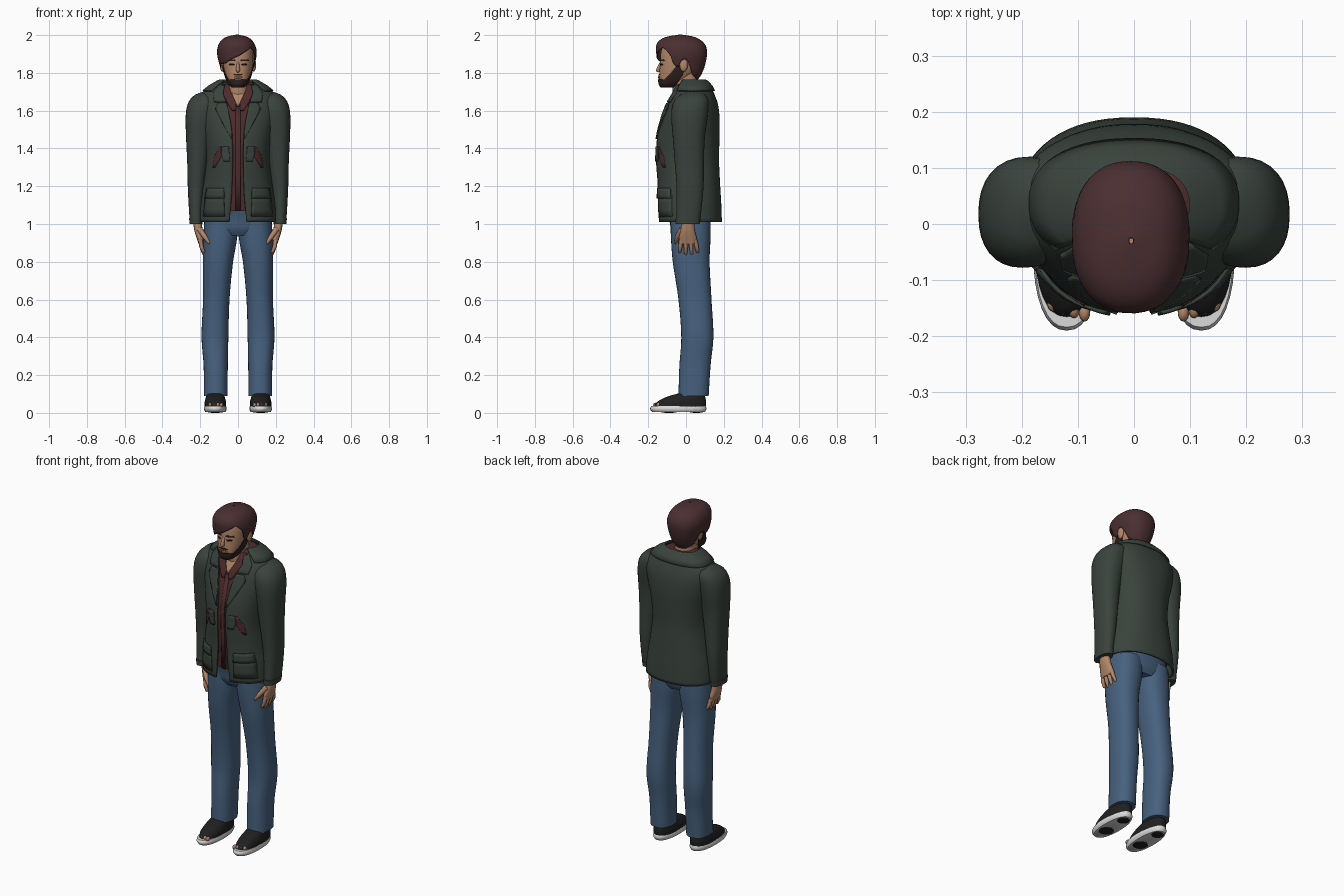
import bpy, bmesh, math
from mathutils import Vector, Matrix

cube = bpy.data.objects.get("Cube")
if cube:
    bpy.data.objects.remove(cube, do_unlink=True)


def material(name, *rgb):
    m = bpy.data.materials.new(name)
    m.use_nodes = True
    m.diffuse_color = (*rgb, 1)
    m.node_tree.nodes["Principled BSDF"].inputs["Base Color"].default_value = (*rgb, 1)
    return m


GREEN = material("jacket green", .042, .056, .046)
RED = material("shirt maroon", .075, .024, .025)
HAIR = material("hair brown", .07, .028, .031)
BEARD = material("beard brown", .028, .015, .014)
SKIN = material("skin", .45, .24, .14)
LIPS = material("lips", .29, .12, .08)
DENIM = material("denim blue", .063, .12, .21)
BLACK = material("shoe black", .014, .014, .015)
WHITE = material("sole white", .7, .7, .7)


# ---- helpers ----
def finish(bm, name, mat, thick=0):
    bmesh.ops.recalc_face_normals(bm, faces=bm.faces)
    mesh = bpy.data.meshes.new(name)
    bm.to_mesh(mesh)
    bm.free()
    mesh.materials.append(mat)
    mesh.polygons.foreach_set("use_smooth", [True] * len(mesh.polygons))
    mesh.set_sharp_from_angle(angle=math.radians(50))
    ob = bpy.data.objects.new(name, mesh)
    bpy.context.collection.objects.link(ob)
    if thick:
        mod = ob.modifiers.new("thickness", "SOLIDIFY")
        mod.thickness, mod.offset = thick, 0
    return ob


def skin_rows(name, rows, mat, closed=True, caps=True, thick=0, side=1):
    """Join rows of points into a surface."""
    bm = bmesh.new()
    vs = [[bm.verts.new((p[0] * side, p[1], p[2])) for p in row] for row in rows]
    n = len(rows[0])
    for a, b in zip(vs, vs[1:]):
        for j in range(n if closed else n - 1):
            k = (j + 1) % n
            bm.faces.new((a[j], a[k], b[k], b[j]))
    if closed and caps:
        bm.faces.new(vs[0])
        bm.faces.new(vs[-1])
    return finish(bm, name, mat, thick)


def at(secs, z):
    """Smoothly interpolate a section table of (z, centre x, half width, front y, back y)."""
    z = min(max(z, secs[0][0]), secs[-1][0])
    i = max(k for k in range(len(secs) - 1) if secs[k][0] <= z)
    a, b = secs[i], secs[i + 1]
    p, q = secs[max(i - 1, 0)], secs[min(i + 2, len(secs) - 1)]
    h = b[0] - a[0]
    t = (z - a[0]) / h
    out = []
    for c in range(1, len(a)):
        m0 = (b[c] - p[c]) / (b[0] - p[0]) * h
        m1 = (q[c] - a[c]) / (q[0] - a[0]) * h
        d = b[c] - a[c]
        out.append(a[c] + t * (m0 + t * (3 * d - 2 * m0 - m1 + t * (m0 + m1 - 2 * d))))
    return out


def spot(secs, z, ang, p=2.3, grow=0):
    """Point on a rounded section; angle zero is the front."""
    cx, rx, yf, yb = at(secs, z)
    s, c = math.sin(ang), math.cos(ang)
    x = math.copysign(abs(s) ** (2 / p), s) * (rx + grow)
    y = -math.copysign(abs(c) ** (2 / p), c) * ((yb - yf) / 2 + grow)
    return cx + x, (yf + yb) / 2 + y, z


def angles(n):
    return [math.tau * j / n for j in range(n)]


def loft(name, secs, mat, steps=24, n=32, side=1, grow=0, p=2.3):
    lo, hi = secs[0][0], secs[-1][0]
    rows = [[spot(secs, lo + (hi - lo) * i / steps, a, p, grow) for a in angles(n)]
            for i in range(steps + 1)]
    return skin_rows(name, rows, mat, side=side)


def shell(name, secs, low, high, mat, grow=0, n=64, steps=20):
    """Closed cap whose lower and upper edges depend on direction."""
    rows = []
    for i in range(steps + 1):
        t = 1 - (1 - i / steps) ** 2
        rows.append([spot(secs, low(a) + (high(a) - low(a)) * t, a, grow=grow) for a in angles(n)])
    return skin_rows(name, rows, mat, caps=False, thick=.006)


def patch(name, secs, outline, mat, side=1, off=.004, thick=.007, cols=6, p=2.3):
    """Thin plate laid on the front of a section surface; outline rows are (z, x0, x1)."""
    rows = []
    for a, b in zip(outline, outline[1:]):
        for i in range(4):
            z, x0, x1 = (u + (v - u) * i / 3 for u, v in zip(a, b))
            cx, rx, yf, yb = at(secs, z)
            row = []
            for j in range(cols + 1):
                x = x0 + (x1 - x0) * j / cols
                f = (1 - min(abs((x - cx) / rx), .995) ** p) ** (1 / p)
                row.append((x, (yf + yb) / 2 - f * (yb - yf) / 2 - off, z))
            rows.append(row)
    return skin_rows(name, rows, mat, closed=False, thick=thick, side=side)


def tube(name, pts, radii, mat, side=1, n=10):
    pts = [Vector(p) for p in pts]
    pts.append(pts[-1] + (pts[-1] - pts[-2]).normalized() * radii[-1] * .7)
    rows = []
    for i, (p, r) in enumerate(zip(pts, [*radii, radii[-1] * .4])):
        q = (pts[min(i + 1, len(pts) - 1)] - pts[max(i - 1, 0)]).to_track_quat("Z", "Y")
        rows.append([p + q @ Vector((math.cos(a) * r, math.sin(a) * r, 0)) for a in angles(n)])
    return skin_rows(name, rows, mat, side=side)


def blob(name, loc, size, mat, side=1):
    bm = bmesh.new()
    m = Matrix.Translation((loc[0] * side, *loc[1:])) @ Matrix.Diagonal((*size, 1))
    bmesh.ops.create_uvsphere(bm, u_segments=14, v_segments=8, radius=1, matrix=m)
    return finish(bm, name, mat)


# ---- jacket body, open at the front ----
TORSO = [(1.01, 0, .205, -.14, .185), (1.1, 0, .198, -.145, .182), (1.22, 0, .178, -.147, .175),
         (1.34, 0, .165, -.155, .17), (1.45, 0, .175, -.15, .172), (1.55, 0, .195, -.128, .173),
         (1.63, 0, .207, -.1, .165), (1.68, 0, .195, -.075, .148), (1.72, 0, .155, -.055, .13),
         (1.75, 0, .105, -.04, .108)]
GAP = [(1.01, .045), (1.2, .031), (1.48, .031), (1.63, .058), (1.7, .08), (1.75, .085)]
rows = []
for i in range(41):
    z = 1.01 + .74 * i / 40
    start = math.asin((at(GAP, z)[0] / at(TORSO, z)[1]) ** 1.15)
    rows.append([spot(TORSO, z, start + (math.tau - 2 * start) * j / 64) for j in range(65)])
skin_rows("jacket_body", rows, GREEN, closed=False, thick=.01)

# ---- collar band round the neck ----
rows = []
for z, grow in ((1.705, .012), (1.73, .014), (1.755, .006), (1.762, -.004), (1.74, -.012)):
    rows.append([spot(TORSO, min(z, 1.75), .8 + (math.tau - 1.6) * j / 40, grow=grow)[:2] + (z,)
                 for j in range(41)])
skin_rows("jacket_collar", rows, GREEN, closed=False, thick=.008)

# ---- shirt ----
SHIRT = [s for s in TORSO if s[0] > 1.05]
SHIRT[0] = (1.07, 0, .195, -.14, .17)
loft("shirt", SHIRT, RED, grow=-.012)
patch("shirt_placket", SHIRT, [(1.62, -.012, .012), (1.07, -.012, .012)], RED, off=-.008)
patch("bare_throat", SHIRT, [(1.74, -.05, .05), (1.69, -.035, .035), (1.625, -.004, .004)], SKIN, off=-.007)

# ---- jeans seat ----
loft("jeans_seat", [(.94, 0, .12, -.06, .11), (.97, 0, .165, -.078, .125), (1.03, 0, .182, -.09, .132),
                    (1.1, 0, .18, -.11, .13)], DENIM, steps=10)

# ---- neck and head ----
loft("neck", [(1.64, 0, .065, -.06, .08), (1.7, 0, .06, -.07, .075), (1.76, 0, .056, -.07, .062),
              (1.82, 0, .055, -.06, .06)], SKIN)
HEAD = [(1.725, 0, .03, -.13, -.05), (1.74, 0, .046, -.14, -.025), (1.77, 0, .061, -.142, .02),
        (1.81, 0, .073, -.14, .06), (1.86, 0, .08, -.137, .083), (1.91, 0, .08, -.133, .088),
        (1.95, 0, .07, -.118, .07), (1.98, 0, .04, -.07, .03)]
loft("head", HEAD, SKIN, steps=30, n=40)
tube("nose", [(0, -.133, 1.855), (0, -.144, 1.83), (0, -.148, 1.812)], [.006, .009, .012], SKIN)
patch("mouth", HEAD, [(1.785, -.012, .012), (1.779, -.024, .024), (1.771, -.012, .012)], LIPS, off=.002)
patch("moustache", HEAD, [(1.795, -.016, .016), (1.788, -.03, .03)], BEARD, off=.001, thick=.004)

# ---- hair with a sideways fringe ----
MANE = [(1.765, -.003, .052, -.09, .06), (1.8, -.004, .076, -.135, .083), (1.85, -.005, .092, -.148, .1),
        (1.91, -.006, .102, -.155, .109), (1.95, -.007, .093, -.153, .098), (1.975, -.007, .074, -.132, .07),
        (1.99, -.006, .048, -.095, .035), (2.0, -.005, .004, -.035, -.025)]


def blend(table, a):
    """Linear edge height from (angle, height) pairs."""
    for (a0, h0), (a1, h1) in zip(table, table[1:]):
        if a <= a1:
            return h0 + (h1 - h0) * (a - a0) / (a1 - a0)
    return table[-1][1]


HAIRLINE = [(0, 1.885), (.35, 1.91), (.8, 1.935), (1.15, 1.9), (1.3, 1.84), (1.5, 1.83), (1.6, 1.88),
            (1.8, 1.86), (2.1, 1.79), (2.6, 1.767), (3.7, 1.767), (4.2, 1.79), (4.5, 1.86), (4.7, 1.86),
            (4.8, 1.83), (5.1, 1.845), (5.6, 1.85), (math.tau, 1.885)]
shell("hair", MANE, lambda a: blend(HAIRLINE, a), lambda a: 2.0, HAIR)

# ---- beard along the jaw ----
JAW = [(0, 1.765), (.5, 1.768), (.9, 1.762), (1.2, 1.79), (1.5, 1.85), (1.75, 1.83), (2, 1.74), (math.pi, 1.73)]
shell("beard", HEAD, lambda a: 1.725, lambda a: blend(JAW, min(a, math.tau - a)), BEARD, grow=.002)

# ---- paired parts ----
ARM = [(1.005, .222, .033, -.052, .07), (1.08, .223, .037, -.05, .082), (1.2, .22, .046, -.05, .093),
       (1.33, .214, .055, -.06, .095), (1.46, .208, .067, -.07, .1), (1.57, .198, .079, -.078, .115),
       (1.63, .186, .082, -.072, .12), (1.67, .175, .07, -.05, .115), (1.695, .165, .045, -.01, .09),
       (1.705, .16, .012, .03, .05)]
LEG = [(.09, .118, .063, -.04, .12), (.25, .118, .064, -.035, .13), (.4, .122, .071, -.025, .145),
       (.6, .115, .07, -.04, .135), (.8, .106, .08, -.07, .125), (.93, .094, .09, -.08, .13),
       (1.02, .09, .088, -.082, .13)]
SOLE = [(.004, .12, .053, -.178, .1), (.02, .12, .06, -.19, .108), (.036, .12, .057, -.184, .105)]
UPPER = [(.03, .12, .057, -.168, .104), (.055, .12, .057, -.155, .106), (.08, .12, .051, -.115, .103),
         (.098, .12, .045, -.06, .095), (.11, .12, .035, -.01, .08)]
PALM = [(.895, .196, .013, -.03, .052), (.92, .199, .018, -.038, .058), (.96, .208, .022, -.03, .048),
        (1.03, .218, .022, -.02, .042)]
for tag, s in (("left_", 1), ("right_", -1)):
    # sleeve and cuff
    loft(tag + "sleeve", ARM, GREEN, steps=36, side=s)
    loft(tag + "cuff", [(1.0, .222, .034, -.055, .072), (1.03, .222, .037, -.056, .077)], GREEN, steps=2, side=s)
    # lapel, shirt collar and pockets
    patch(tag + "lapel_top", TORSO, [(1.735, .07, .1), (1.69, .08, .132), (1.645, .062, .125)], GREEN, s, .009)
    patch(tag + "lapel", TORSO, [(1.64, .06, .105), (1.61, .052, .12), (1.54, .04, .085), (1.45, .03, .034)],
          GREEN, s, .009)
    patch(tag + "shirt_collar", TORSO, [(1.74, .05, .078), (1.69, .035, .08), (1.64, .01, .056), (1.6, .012, .03)],
          RED, s, -.002)
    patch(tag + "pocket", TORSO, [(1.15, .075, .172), (1.04, .07, .182)], GREEN, s, .007)
    patch(tag + "pocket_flap", TORSO, [(1.19, .075, .164), (1.135, .072, .174)], GREEN, s, .014)
    patch(tag + "breast_flap", TORSO, [(1.41, .05, .082), (1.375, .046, .09), (1.33, .042, .075)], GREEN, s, .008)
    patch(tag + "side_slit", TORSO, [(1.41, .088, .094), (1.36, .086, .122), (1.3, .12, .132)], RED, s, .005)
    # hand
    loft(tag + "palm", PALM, SKIN, steps=8, n=16, side=s)
    for k in range(4):
        y = -.026 + .025 * k
        tip = .842 + .01 * (abs(k - 1.4) > 1)
        tube(f"{tag}finger_{k}", [(.198, y, .915), (.194, y * 1.15, .88), (.182, y * 1.25, tip)],
             [.012, .011, .008], SKIN, s)
    tube(tag + "thumb", [(.205, -.02, .975), (.178, -.044, .935), (.152, -.056, .9)], [.016, .013, .009], SKIN, s)
    # leg and shoe
    loft(tag + "jeans_leg", LEG, DENIM, steps=30, side=s)
    loft(tag + "ankle", [(.07, .118, .035, 0, .08), (.12, .118, .035, 0, .08)], SKIN, steps=2, side=s)
    loft(tag + "sole", SOLE, WHITE, steps=6, side=s)
    loft(tag + "shoe_upper", UPPER, BLACK, steps=12, side=s)
    for k in range(4):
        blob(f"{tag}toe_{k}", (.088 + .019 * k, -.158 + .006 * k, .042), (.01, .016, .012), SKIN, s)
    for part, y, r in (("heel", .055, .035), ("ball", -.09, .042)):
        blob(f"{tag}{part}_tread", (.12, y, .004), (r, r, .004), BLACK, s)
    # face details
    blob(tag + "ear", (.084, -.012, 1.842), (.012, .022, .036), SKIN, s)
    patch(tag + "eye", HEAD, [(1.849, .024, .04), (1.844, .018, .048), (1.839, .026, .042)], BEARD, s, 0, .004)
    patch(tag + "brow", HEAD, [(1.871, .018, .052), (1.863, .014, .056)], BEARD, s, .001, .005)
